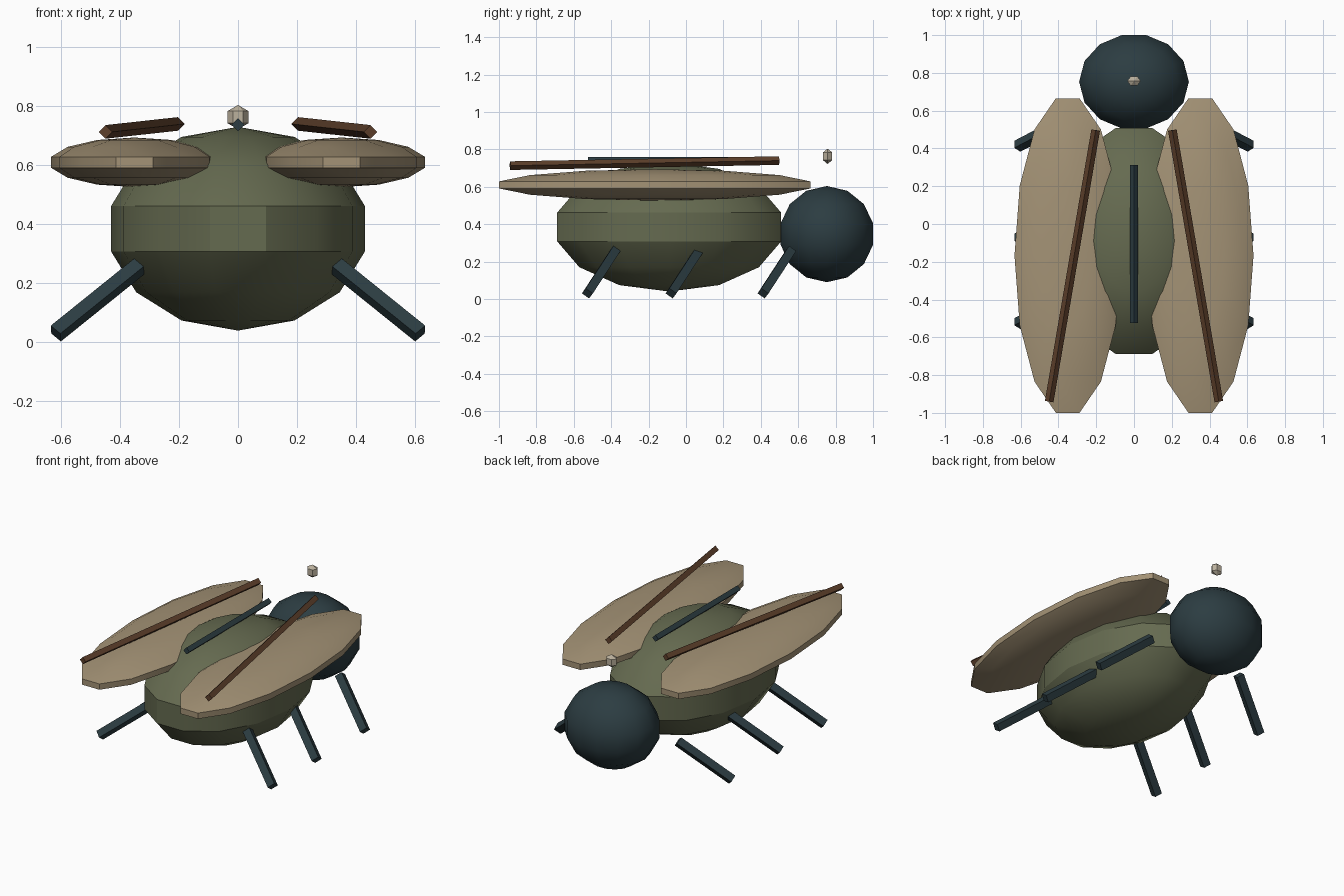
import bpy, bmesh, math
from mathutils import Vector

if "Cube" in bpy.data.objects:
    bpy.data.objects.remove(bpy.data.objects["Cube"])


def material(name, rgb):
    m = bpy.data.materials.new(name)
    m.diffuse_color = (*rgb, 1)
    m.use_nodes = True
    m.node_tree.nodes["Principled BSDF"].inputs["Base Color"].default_value = m.diffuse_color
    return m


GREEN = material("olive", (0.13, 0.145, 0.08))
DARK = material("dark_teal", (0.025, 0.046, 0.054))
TAN = material("tan", (0.37, 0.29, 0.18))
BROWN = material("brown", (0.11, 0.05, 0.024))
PALE = material("pale", (0.50, 0.44, 0.34))


def finish(name, bm, mat, smooth):
    bmesh.ops.recalc_face_normals(bm, faces=bm.faces)
    me = bpy.data.meshes.new(name)
    bm.to_mesh(me)
    bm.free()
    me.materials.append(mat)
    ob = bpy.data.objects.new(name, me)
    bpy.context.collection.objects.link(ob)
    if smooth:
        bpy.ops.object.select_all(action='DESELECT')
        ob.select_set(True)
        bpy.context.view_layer.objects.active = ob
        bpy.ops.object.shade_smooth_by_angle(angle=math.radians(30))
    return ob


def ellipsoid(name, centre, radii, mat, segments=14, rings=7):
    """Low-poly ellipsoid, poles on z, first meridian on +x."""
    bm = bmesh.new()

    def point(t, p):
        unit = (math.sin(t) * math.cos(p), math.sin(t) * math.sin(p), math.cos(t))
        return bm.verts.new([c + r * u for c, r, u in zip(centre, radii, unit)])

    top, bottom = point(0, 0), point(math.pi, 0)
    rows = [[point(math.pi * i / rings, math.tau * j / segments) for j in range(segments)]
            for i in range(1, rings)]
    for j in range(segments):
        k = (j + 1) % segments
        bm.faces.new((top, rows[0][j], rows[0][k]))
        bm.faces.new((bottom, rows[-1][k], rows[-1][j]))
        for a, b in zip(rows, rows[1:]):
            bm.faces.new((a[j], b[j], b[k], a[k]))
    return finish(name, bm, mat, True)


def rod(name, start, end, radius, mat):
    """Four-sided bar with its corners up, down and sideways."""
    a, b = Vector(start), Vector(end)
    axis = (b - a).normalized()
    side = axis.cross(Vector((0, 0, 1))).normalized()
    up = side.cross(axis)
    bm = bmesh.new()
    loops = [[bm.verts.new(p + radius * d) for d in (side, up, -side, -up)] for p in (a, b)]
    for j in range(4):
        k = (j + 1) % 4
        bm.faces.new((loops[0][j], loops[0][k], loops[1][k], loops[1][j]))
    for loop in loops:
        bm.faces.new(loop)
    return finish(name, bm, mat, False)


# Body, head and the small bead above the head
ellipsoid("body", (0, -0.09, 0.385), (0.441, 0.63, 0.345), GREEN)
ellipsoid("head", (0, 0.753, 0.347), (0.298, 0.26, 0.257), DARK)
ellipsoid("bead", (0, 0.757, 0.763), (0.041, 0.033, 0.041), PALE, 6, 3)

# Seam along the back
rod("back_seam", (0, -0.525, 0.737), (0, 0.312, 0.737), 0.022, DARK)

# Wings, wing ribs and three pairs of legs
for side, s in (("left", -1), ("right", 1)):
    ellipsoid(f"{side}_wing", (s * 0.351, -0.167, 0.61), (0.289, 0.876, 0.084), TAN)
    rod(f"{side}_wing_rib", (s * 0.449, -0.94, 0.713), (s * 0.203, 0.497, 0.74), 0.023, BROWN)
    for pair, y in (("rear", -0.527), ("middle", -0.08), ("front", 0.412)):
        rod(f"{side}_{pair}_leg", (s * 0.617, y, 0.03), (s * 0.335, y + 0.148, 0.257), 0.033, DARK)
